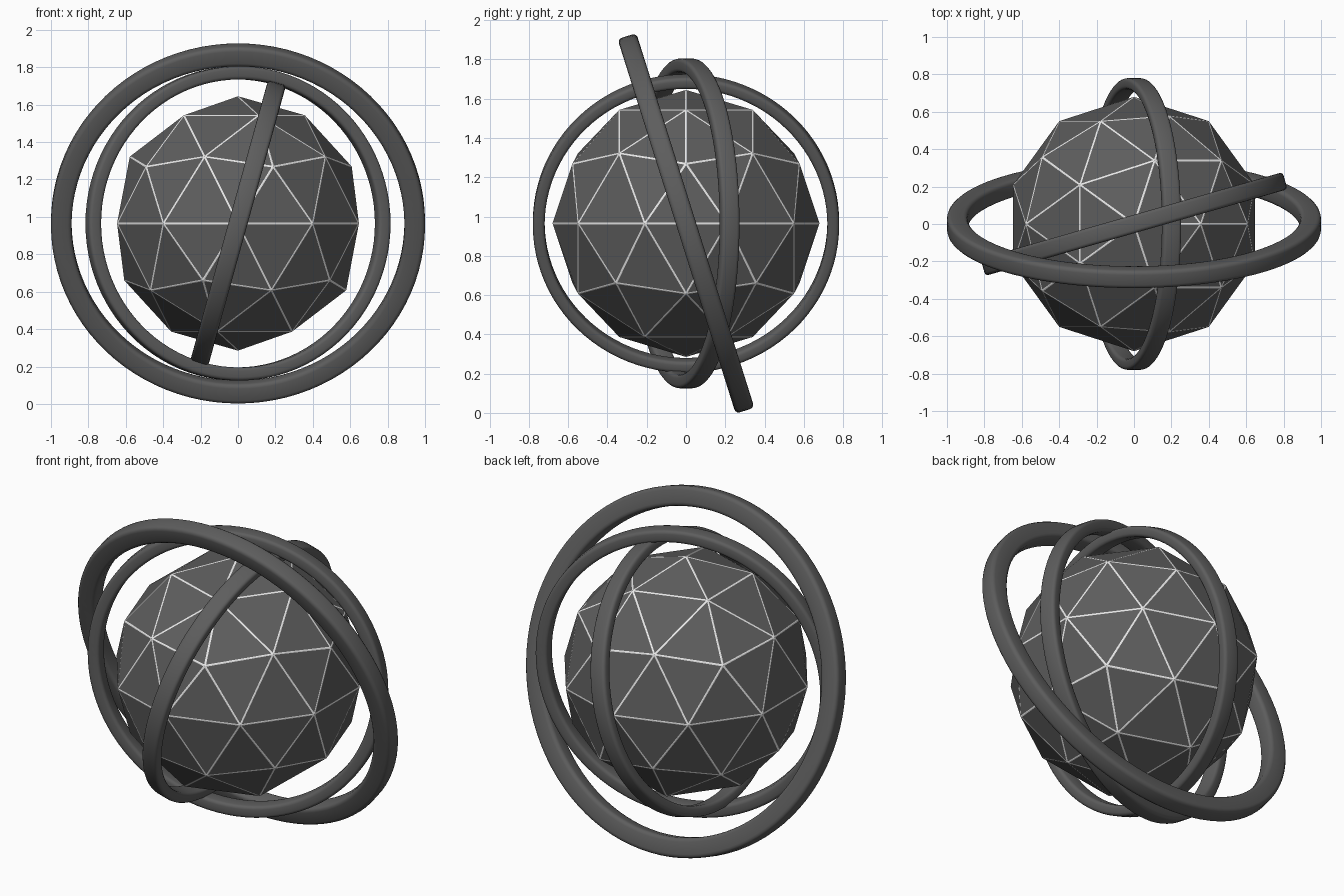
import bpy, bmesh, math
from mathutils import Matrix

cube = bpy.data.objects.get("Cube")
if cube:
    bpy.data.objects.remove(cube, do_unlink=True)

CENTRE = (0, 0, 0.965)


def material(name, value):
    m = bpy.data.materials.new(name)
    m.use_nodes = True
    colour = (value, value, value, 1)
    m.diffuse_color = colour
    m.node_tree.nodes["Principled BSDF"].inputs["Base Color"].default_value = colour
    return m


dark = material("dark grey", 0.11)
light = material("light grey", 0.8)


def add_object(name, bm, *mats):
    mesh = bpy.data.meshes.new(name)
    bm.to_mesh(mesh)
    bm.free()
    for m in mats:
        mesh.materials.append(m)
    ob = bpy.data.objects.new(name, mesh)
    bpy.context.collection.objects.link(ob)
    ob.location = CENTRE
    return ob


# Faceted core: dark triangles, each framed by a light inset border
bm = bmesh.new()
bmesh.ops.create_icosphere(bm, subdivisions=2, radius=0.68)
borders = bmesh.ops.inset_individual(bm, faces=bm.faces[:], thickness=0.01)["faces"]
for f in borders:
    f.material_index = 1
add_object("faceted_core", bm, dark, light)


def ring(name, radius, radial, axial, rotation, bevel):
    """Ring with a rounded rectangular section, lying in the local XY plane."""
    bm = bmesh.new()
    # Rounded section, corner by corner
    section = []
    for k, (sx, sz) in enumerate([(1, 1), (-1, 1), (-1, -1), (1, -1)]):
        cx = radius - radial / 2 + sx * (radial / 2 - bevel)
        cz = sz * (axial / 2 - bevel)
        for step in range(4):
            a = math.radians(90 * k + 30 * step)
            section.append(bm.verts.new((cx + bevel * math.cos(a), 0,
                                         cz + bevel * math.sin(a))))
    edges = [bm.edges.new((section[i - 1], section[i])) for i in range(len(section))]
    # Sweep the section around the axis
    bmesh.ops.spin(bm, geom=section + edges, cent=(0, 0, 0), axis=(0, 0, 1),
                   angle=math.tau, steps=96, use_merge=False)
    bmesh.ops.remove_doubles(bm, verts=bm.verts[:], dist=0.0005)
    bmesh.ops.recalc_face_normals(bm, faces=bm.faces[:])
    bm.transform(rotation)
    ob = add_object(name, bm, dark)
    bpy.ops.object.select_all(action="DESELECT")
    ob.select_set(True)
    bpy.context.view_layer.objects.active = ob
    bpy.ops.object.shade_smooth_by_angle(angle=math.radians(40))
    return ob


def turn(degrees, axis):
    return Matrix.Rotation(math.radians(degrees), 4, axis)


# Three nested rings, each tipped about a different axis
ring("outer_ring", 1.0, 0.11, 0.10, turn(90 + 17.5, "X"), 0.022)
ring("middle_ring", 0.84, 0.07, 0.095, turn(16, "Z") @ turn(90, "X"), 0.018)
ring("inner_ring", 0.78, 0.06, 0.10, turn(90 + 15.5, "Y"), 0.018)
